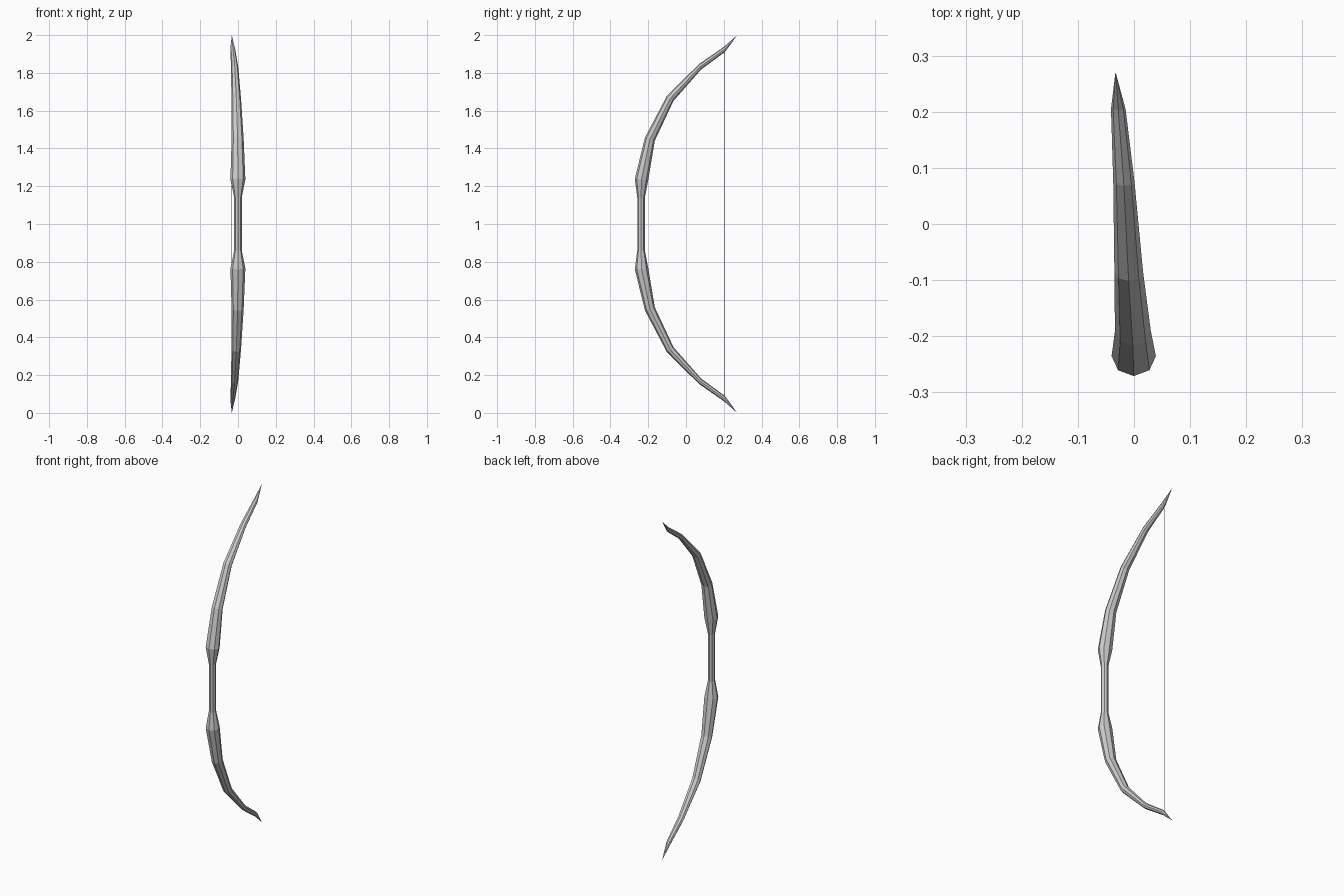
import bpy, bmesh
from math import sin, cos, pi

if "Cube" in bpy.data.objects:
    bpy.data.objects.remove(bpy.data.objects["Cube"])

SIDES = 8
# upper limb stations: outer (y, z), inner (y, z), left x, right x
STATIONS = [
    ((-0.258, 1.140), (-0.218, 1.140), -0.020, 0.020),
    ((-0.271, 1.240), (-0.200, 1.232), -0.040, 0.039),
    ((-0.217, 1.458), (-0.165, 1.441), -0.034, 0.030),
    ((-0.102, 1.677), (-0.066, 1.652), -0.035, 0.016),
    ((0.068, 1.846), (0.080, 1.818), -0.037, 0.001),
    ((0.203, 1.940), (0.207, 1.911), -0.041, -0.015),
]
TIP = (-0.033, 0.271, 2.0)


def add_object(name, bm):
    bmesh.ops.recalc_face_normals(bm, faces=bm.faces)
    mesh = bpy.data.meshes.new(name)
    bm.to_mesh(mesh)
    bm.free()
    obj = bpy.data.objects.new(name, mesh)
    bpy.context.collection.objects.link(obj)
    return obj


def ring(bm, station, flip):
    (oy, oz), (iy, iz), x0, x1 = station
    verts = []
    for k in range(SIDES):
        a = 2 * pi * k / SIDES
        x = (x0 + x1) / 2 + sin(a) * (x1 - x0) / 2
        y = (oy + iy) / 2 + cos(a) * (oy - iy) / 2
        z = (oz + iz) / 2 + cos(a) * (oz - iz) / 2
        verts.append(bm.verts.new((x, y, 2 - z if flip else z)))
    return verts


# bow stave: lofted octagons, lower limb mirrors the upper about z = 1
bm = bmesh.new()
rings = [ring(bm, s, True) for s in reversed(STATIONS)]
rings += [ring(bm, s, False) for s in STATIONS]
for a, b in zip(rings, rings[1:]):
    for k in range(SIDES):
        n = (k + 1) % SIDES
        bm.faces.new((a[k], a[n], b[n], b[k]))

# pointed tips
for end, z in ((rings[0], 2 - TIP[2]), (rings[-1], TIP[2])):
    tip = bm.verts.new((TIP[0], TIP[1], z))
    for k in range(SIDES):
        bm.faces.new((end[k], end[(k + 1) % SIDES], tip))
add_object("bow_stave", bm)

# bowstring: a very thin flat ribbon between the limb ends
bm = bmesh.new()
w = 0.0015
cx, cy = -0.033, 0.205
bm.faces.new([bm.verts.new(p) for p in (
    (cx - w, cy + w, 0.08), (cx + w, cy - w, 0.08),
    (cx + w, cy - w, 1.92), (cx - w, cy + w, 1.92))])
add_object("bowstring", bm)
